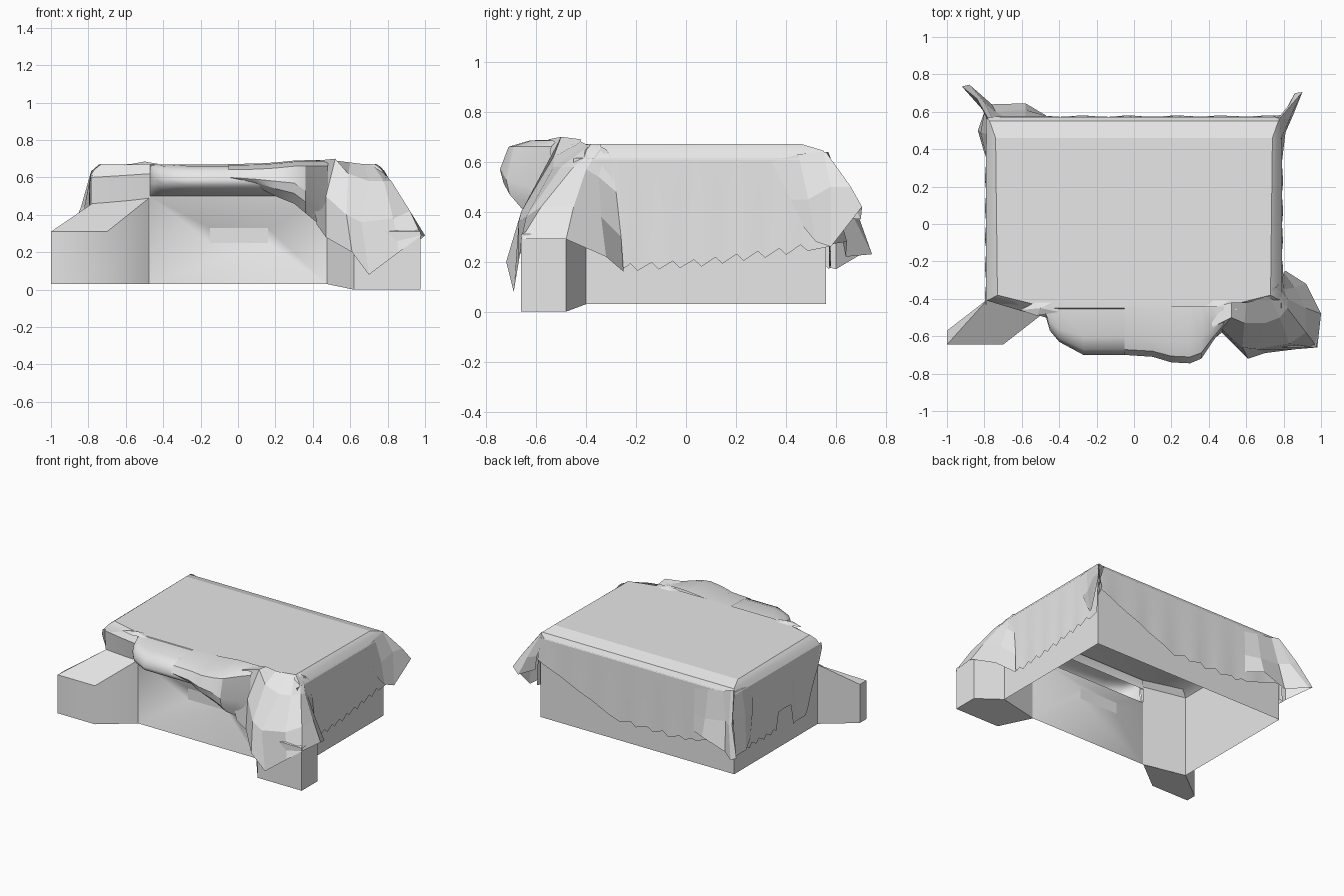
import bpy, bmesh, math, random
from mathutils import Vector

random.seed(4)
grey = bpy.data.materials.new("plain_grey")
grey.diffuse_color = (0.8, 0.8, 0.8, 1)


def make(name, verts, faces, angle=None):
    """Mesh object from points and faces, smooth up to the given angle."""
    me = bpy.data.meshes.new(name)
    me.from_pydata(verts, [], faces)
    bm = bmesh.new()
    bm.from_mesh(me)
    bmesh.ops.recalc_face_normals(bm, faces=bm.faces)
    bm.to_mesh(me)
    bm.free()
    me.materials.append(grey)
    ob = bpy.data.objects.new(name, me)
    bpy.context.collection.objects.link(ob)
    if angle:
        bpy.ops.object.select_all(action='DESELECT')
        ob.select_set(True)
        bpy.context.view_layer.objects.active = ob
        bpy.ops.object.shade_smooth_by_angle(angle=math.radians(angle))
    return ob


def loft(name, rows, angle=None, closed=False):
    """Skin a sheet over rows of equal length."""
    n = len(rows[0])
    faces = []
    for i in range(len(rows) - 1):
        for j in range(n if closed else n - 1):
            k = (j + 1) % n
            faces.append((i * n + j, i * n + k, (i + 1) * n + k, (i + 1) * n + j))
    return make(name, [v for r in rows for v in r], faces, angle)


def ring(pts, z):
    return [(x, y, z) for x, y in pts]


# Thin body shell with a bevelled top, open underneath and at the front panel
outline = [(.48, -.47), (.78, -.4), (.78, .56), (-.78, .56), (-.78, -.4), (-.47, -.47)]
lid = [(.45, -.45), (.73, -.37), (.73, .46), (-.73, .46), (-.73, -.37), (-.45, -.45)]
verts = ring(outline, .03) + ring(outline, .62) + ring(lid, .655)
faces = [(i, i + 1, i + 7, i + 6) for i in range(5)]
faces += [(i + 6, i + 7, i + 13, i + 12) for i in range(5)] + [tuple(range(12, 18))]
make("body", verts, faces, 35)

# Front panel: a shallow funnel narrowing to a flat slot
slot = [(-.15, -.36, .25), (.16, -.36, .25), (.16, -.36, .33), (-.15, -.36, .33)]
loft("front_panel", [[(-.47, -.47, .03), (.48, -.47, .03), (.48, -.47, .50), (-.47, -.47, .50)],
                     slot], 60, True)
make("slot", slot, [(0, 1, 2, 3)])


# Splayed front feet with sloping tops, open where they join the body
def foot(name, s, xo, xi, yf, ys, zb):
    plan = [(.78, -.40, .46, .03), (xo, ys, .31, zb), (xo, yf, .31, zb),
            (xi, yf, .31, zb), (.475, -.47, .49, .03)]
    faces = [(i, i + 1, i + 6, i + 5) for i in range(4)]
    faces += [(0, 1, 2, 3, 4), (5, 6, 7), (5, 7, 8, 9)]
    make(name, [(s * x, y, b) for x, y, t, b in plan] +
         [(s * x, y, t) for x, y, t, b in plan], faces, 40)


foot("left_foot", -1, 1.0, .70, -.645, -.57, .03)
foot("right_foot", 1, .975, .62, -.66, -.48, 0)

# Cloth hanging down the corner above the left foot
loft("left_column", [[(-.785, -.40, .46), (-.62, -.44, .47), (-.47, -.475, .49)],
                     [(-.785, -.41, .60), (-.62, -.46, .61), (-.47, -.50, .62)],
                     [(-.74, -.38, .665), (-.60, -.42, .67), (-.46, -.45, .672)]], 40)

# Cloth top with sloping border
flat = [(-.74, .46), (.74, .46), (.73, -.38), (.45, -.45), (-.45, -.45), (-.73, -.38)]
mid = [(-.772, .55), (.772, .55), (.765, -.4), (.46, -.47), (-.46, -.47), (-.765, -.4)]
edge = [(-.79, .572), (.79, .572), (.79, -.41), (.47, -.48), (-.47, -.48), (-.79, -.41)]
loft("cloth_top", [ring(edge, .61), ring(mid, .645), ring(flat, .672)], 40, True)
make("cloth_top_middle", ring(flat, .672), [tuple(range(6))])


# Hanging skirts, with a hem that follows key points and saw teeth
def skirt(name, a, b, out, keys, teeth):
    rows = [[], [], []]
    a, b, out = Vector(a), Vector(b), Vector(out)
    n = 36
    for i in range(n + 1):
        t = i / n
        for (t0, z0), (t1, z1) in zip(keys, keys[1:]):
            if t0 <= t <= t1:
                z = z0 + (z1 - z0) * (t - t0) / (t1 - t0)
        if teeth[0] < t < teeth[1]:
            z += .03 * ((i % 3) / 2)
        p = a.lerp(b, t)
        sway = .003 * math.sin(i * 1.1) + random.uniform(0, .002)
        rows[0].append(p + Vector((0, 0, .615)))
        rows[1].append(p + out * (.003 + sway * .4) + Vector((0, 0, (z + .615) / 2)))
        rows[2].append(p + out * (.006 + sway) + Vector((0, 0, z)))
    loft(name, rows, 20)


side_keys = [(0, .58), (.2, .16), (.5, .18), (.85, .23), (1, .26)]
skirt("right_skirt", (.787, -.45, 0), (.787, .572, 0), (1, 0, 0), side_keys, (.2, .9))
skirt("left_skirt", (-.787, -.43, 0), (-.787, .572, 0), (-1, 0, 0),
      [(0, .58), (.18, .16), (.34, .15), (.36, .3), (.5, .3), (.52, .16), (1, .17)], (.5, 1))
skirt("back_skirt", (.79, .57, 0), (-.79, .57, 0), (0, 1, 0),
      [(0, .45), (.42, .17), (.72, .17), (.8, .2), (1, .3)], (.4, .78))

# Pinched cloth points at the back corners
loft("left_back_point", [
    [(-.79, .36, .60), (-.80, .38, .40), (-.80, .40, .24)],
    [(-.785, .48, .63), (-.82, .49, .45), (-.835, .50, .20)],
    [(-.785, .56, .635), (-.80, .60, .45), (-.80, .60, .17)],
    [(-.78, .565, .64), (-.84, .67, .44), (-.92, .735, .25)],
    [(-.76, .57, .64), (-.80, .65, .42), (-.88, .745, .23)],
    [(-.70, .575, .62), (-.74, .60, .42), (-.76, .64, .22)],
    [(-.58, .575, .60), (-.58, .61, .40), (-.58, .645, .28)],
    [(-.47, .575, .58), (-.47, .578, .40), (-.47, .58, .27)]])
loft("right_back_point", [
    [(.792, .34, .60), (.795, .42, .45), (.797, .47, .34)],
    [(.785, .45, .63), (.81, .49, .45), (.815, .52, .28)],
    [(.78, .55, .64), (.84, .58, .50), (.85, .58, .26)],
    [(.775, .56, .64), (.86, .66, .50), (.90, .705, .42)],
    [(.77, .565, .64), (.83, .64, .48), (.86, .70, .37)],
    [(.74, .575, .62), (.79, .585, .48), (.80, .59, .38)]])


# Section of an overhang: reach, lip height, underside, droop, top height
def section(x, y, z, u, w, h):
    d = y + .46
    return [(x, -.44, h), (x, -.46 + d * .6, h - .006), (x, -.46 + d * .88, h - .03),
            (x, y, z), (x, -.46 + d * .95, (z + w) / 2), (x, -.46 + d * .75, w), (x, -.47, u)]


# Rounded hood over the front panel, the same on both sides
left_half = [(-.47, -.50, .61), (-.45, -.57, .60), (-.40, -.63, .59), (-.27, -.70, .585)]
hood = [section(x, y, z, .50, .53, .668) for x, y, z in left_half]
hood += [section(-x, y, z, .50, .53, .668) for x, y, z in reversed(left_half)]
loft("front_hood", hood, 50)

# Cloth over the right half of the hood
drape = [section(*s) for s in [(-.05, -.70, .60, .60, .60, .672), (.10, -.71, .59, .55, .55, .674),
                               (.20, -.74, .58, .50, .50, .68), (.30, -.745, .57, .46, .46, .69),
                               (.36, -.72, .53, .41, .41, .692), (.42, -.63, .50, .35, .36, .692),
                               (.48, -.55, .48, .29, .30, .692)]]
loft("hood_cloth", [r[:6] for r in drape], 30)

# Crumpled cloth falling over the right foot
folds = [
    [(.40, -.45, .68), (.42, -.55, .69), (.40, -.63, .52), (.42, -.62, .35)],
    [(.52, -.42, .69), (.52, -.50, .70), (.47, -.56, .50), (.47, -.58, .28)],
    [(.60, -.42, .68), (.59, -.53, .62), (.58, -.66, .40), (.61, -.72, .20)],
    [(.68, -.40, .67), (.70, -.53, .58), (.66, -.67, .36), (.70, -.69, .08)],
    [(.72, -.38, .67), (.78, -.50, .58), (.83, -.64, .38), (.86, -.67, .20)],
    [(.74, -.34, .67), (.82, -.45, .58), (.92, -.58, .42), (.98, -.66, .29)],
    [(.76, -.34, .66), (.82, -.40, .57), (.92, -.45, .42), (1.0, -.48, .29)],
    [(.77, -.32, .65), (.80, -.35, .54), (.86, -.34, .38), (.92, -.32, .22)],
    [(.785, -.30, .62), (.795, -.28, .48), (.80, -.26, .30), (.81, -.25, .16)],
]
loft("corner_drape", folds)

# Small wrinkle folds lying on the cloth near the front
for name, x, y in (("left_wrinkle", -.50, -.44), ("right_wrinkle", .45, -.43)):
    make(name, [(x - .11, y - .02, .665), (x - .02, y - .05, .668), (x + .10, y - .03, .668),
                (x + .08, y + .03, .668), (x - .03, y + .02, .672), (x, y - .01, .685)],
         [(i, (i + 1) % 5, 5) for i in range(5)])
